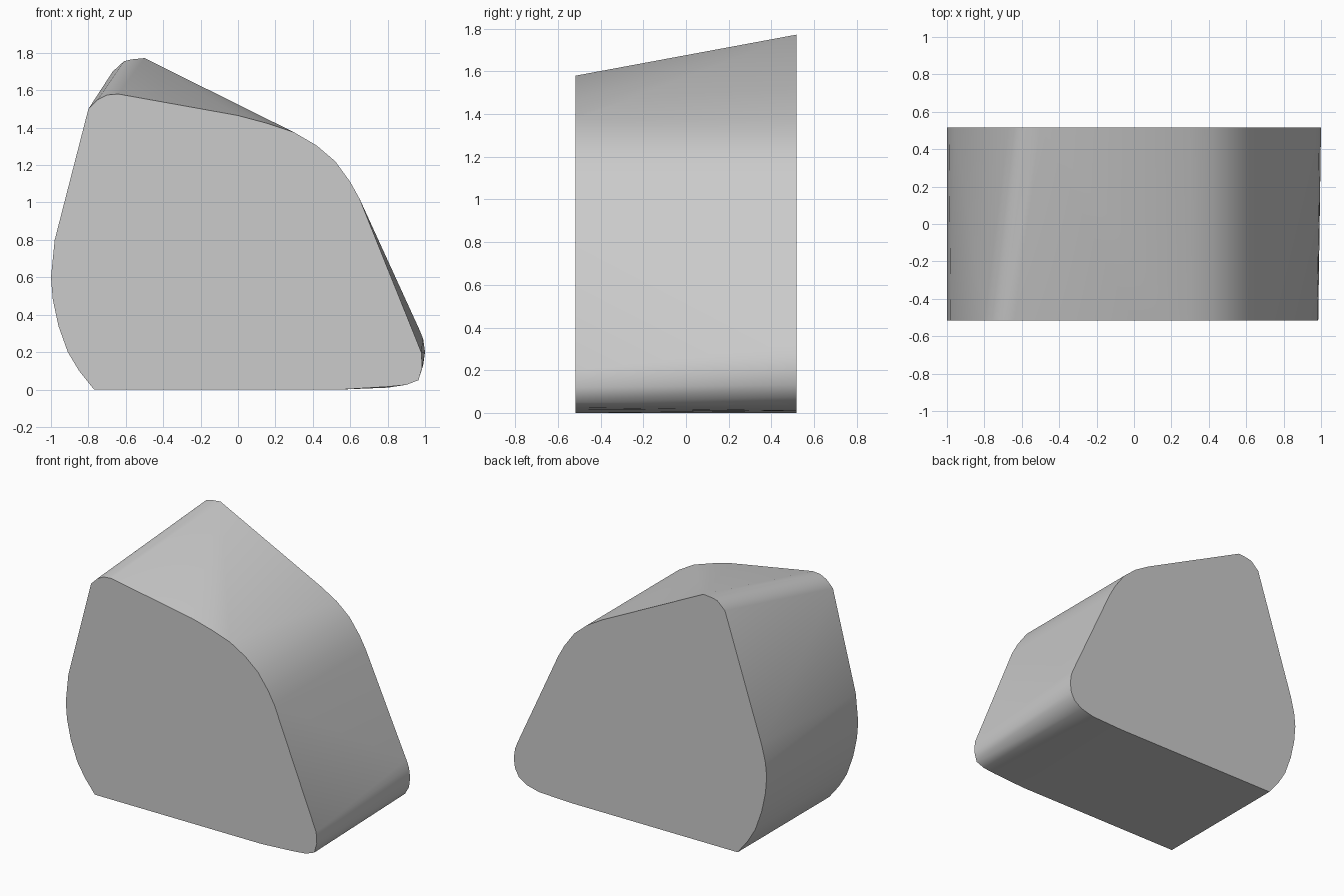
import bpy, bmesh, math

if "Cube" in bpy.data.objects:
    bpy.data.objects.remove(bpy.data.objects["Cube"], do_unlink=True)

HALF_DEPTH = 0.517

# Outline runs shared by both ends (x, z)
heel = [(-0.77, 0), (-0.85, 0.1), (-0.91, 0.2), (-0.96, 0.34), (-0.99, 0.48), (-1, 0.6)]
shoulder = [(0.30, 1.375), (0.42, 1.305), (0.52, 1.22), (0.6, 1.11), (0.65, 1.02)]

# Low crest and tight toe at the front, tall crest and rounder toe at the back
front = heel + [(-0.98, 0.8), (-0.8, 1.5), (-0.75, 1.55), (-0.7, 1.575), (-0.64, 1.58),
                (0, 1.465), (0.15, 1.425)] + shoulder + [
                (0.98, 0.2), (0.985, 0.12), (0.965, 0.05), (0.9, 0.025), (0.8, 0.015), (0.55, 0)]
back = heel + [(-0.99, 0.7), (-0.96, 0.82), (-0.67, 1.7), (-0.61, 1.755), (-0.57, 1.765),
               (-0.5, 1.772)] + shoulder + [
               (0.97, 0.32), (0.99, 0.27), (1, 0.2), (0.99, 0.13), (0.96, 0.075),
               (0.9, 0.035), (0.8, 0.01), (0.55, 0)]

# Stretch a convex skin between the two end outlines
bm = bmesh.new()
for outline, y in ((front, -HALF_DEPTH), (back, HALF_DEPTH)):
    for x, z in outline:
        bm.verts.new((x, y, z))
bmesh.ops.convex_hull(bm, input=bm.verts[:])
bmesh.ops.dissolve_limit(bm, angle_limit=math.radians(0.1), verts=bm.verts[:], edges=bm.edges[:])
bmesh.ops.recalc_face_normals(bm, faces=bm.faces[:])
mesh = bpy.data.meshes.new("wedge_block")
bm.to_mesh(mesh)
bm.free()

block = bpy.data.objects.new("wedge_block", mesh)
bpy.context.collection.objects.link(block)

# Plain grey
grey = bpy.data.materials.new("light_grey")
grey.use_nodes = True
colour = (0.6, 0.6, 0.6, 1)
grey.diffuse_color = colour
grey.node_tree.nodes["Principled BSDF"].inputs["Base Color"].default_value = colour
mesh.materials.append(grey)

# Smooth wall with crisp end rims
bpy.ops.object.select_all(action="DESELECT")
block.select_set(True)
bpy.context.view_layer.objects.active = block
bpy.ops.object.shade_smooth_by_angle(angle=math.radians(40))
